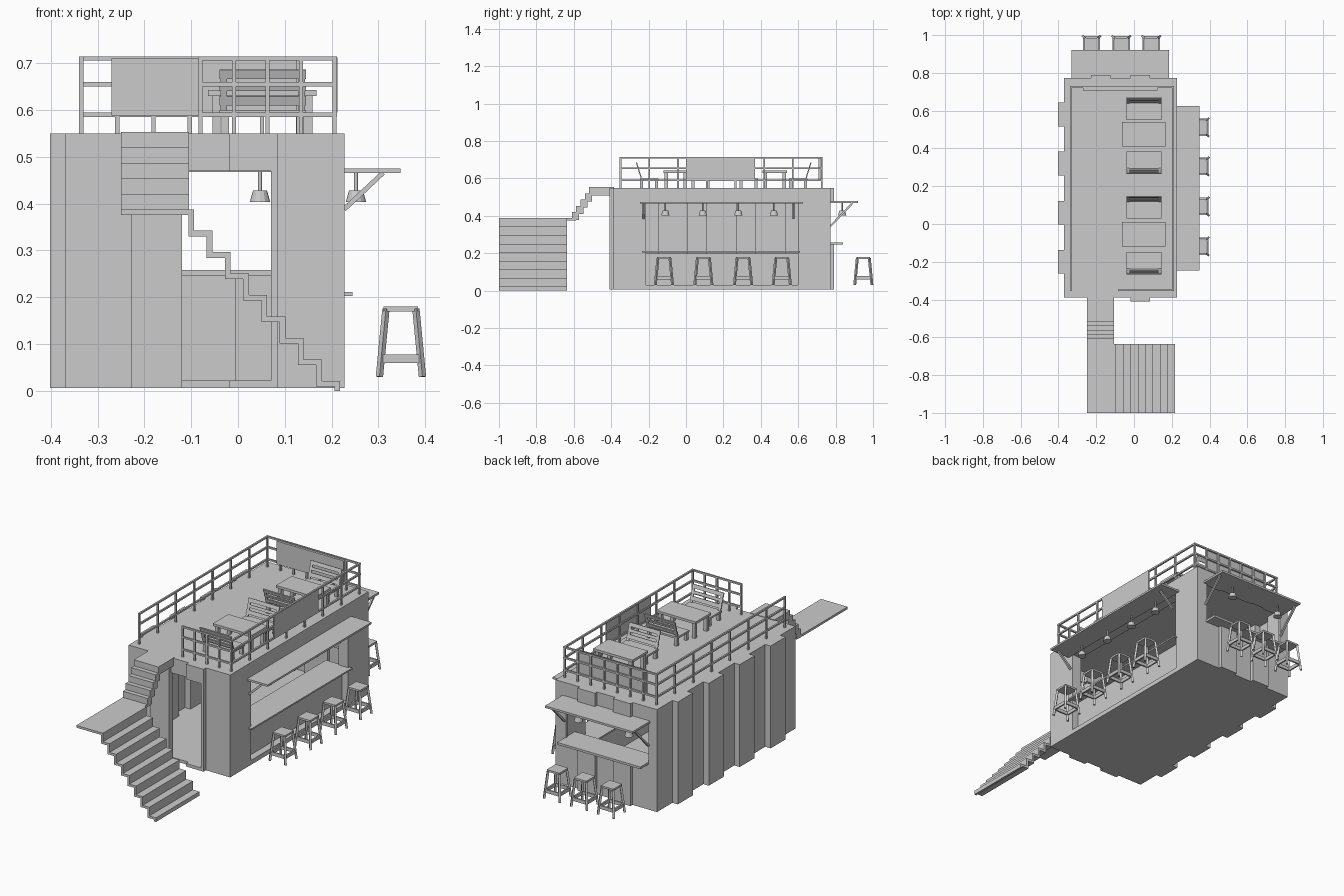
import bpy, bmesh
from mathutils import Vector, Matrix

if "Cube" in bpy.data.objects:
    bpy.data.objects.remove(bpy.data.objects["Cube"])


def box(bm, x0, x1, y0, y1, z0, z1):
    m = Matrix.Translation(((x0 + x1) / 2, (y0 + y1) / 2, (z0 + z1) / 2)) @ Matrix.Diagonal((x1 - x0, y1 - y0, z1 - z0, 1))
    bmesh.ops.create_cube(bm, size=1, matrix=m)


def beam(bm, p, q, w, d=None):
    p, q = Vector(p), Vector(q)
    v = q - p
    rot = v.to_track_quat('Z', 'Y').to_matrix().to_4x4()
    m = Matrix.Translation((p + q) / 2) @ rot @ Matrix.Diagonal((w, d or w, v.length, 1))
    bmesh.ops.create_cube(bm, size=1, matrix=m)


def prism(bm, pts, offset):
    f = bm.faces.new([bm.verts.new(p) for p in pts])
    r = bmesh.ops.extrude_face_region(bm, geom=[f], use_keep_orig=True)
    verts = [g for g in r['geom'] if isinstance(g, bmesh.types.BMVert)]
    bmesh.ops.translate(bm, verts=verts, vec=offset)
    bmesh.ops.recalc_face_normals(bm, faces=bm.faces)


def finish(bm, name):
    me = bpy.data.meshes.new(name)
    bm.to_mesh(me)
    bm.free()
    return place(me, name)


def place(me, name, loc=(0, 0, 0), rz=0):
    ob = bpy.data.objects.new(name, me)
    ob.location = loc
    ob.rotation_euler.z = rz
    bpy.context.collection.objects.link(ob)
    return ob


def single_box(name, *a):
    bm = bmesh.new()
    box(bm, *a)
    return finish(bm, name)


# corrugated container outline, inset by d for the inside
def outline(d, right):
    pts = [(-0.37 + d, -0.39 + d)]
    for a, b in ((-0.227, -0.12), (-0.018, 0.085)):
        a, b = a + d, b - d
        pts += [(a, -0.39 + d), (a, -0.41 + d), (b, -0.41 + d), (b, -0.39 + d)]
    pts += [(right, -0.39 + d), (right, 0.772 - d)]
    for a, b in ((0.085, -0.018), (-0.125, -0.227)):
        a, b = a - d, b + d
        pts += [(a, 0.772 - d), (a, 0.79 - d), (b, 0.79 - d), (b, 0.772 - d)]
    pts.append((-0.37 + d, 0.772 - d))
    for y in (0.58, 0.32, 0.06, -0.2):
        h = 0.063 - d
        pts += [(-0.37 + d, y + h), (-0.402 + d, y + h), (-0.402 + d, y - h), (-0.37 + d, y - h)]
    return pts


bm = bmesh.new()
prism(bm, [(x, y, 0.006) for x, y in outline(0, 0.227)], (0, 0, 0.544))
shell = finish(bm, "container_shell")
bm = bmesh.new()
prism(bm, [(x, y, 0.022) for x, y in outline(0.014, 0.17)], (0, 0, 0.51))
cutters = [finish(bm, "room_cutter"),
           single_box("door_cutter", -0.12, 0.07, -0.5, -0.3, 0.0221, 0.47),
           single_box("side_window_cutter", 0.1, 0.3, -0.215, 0.6, 0.2, 0.47),
           single_box("side_recess_cutter", 0.19, 0.3, -0.2151, 0.6001, 0.03, 0.21),
           single_box("back_window_cutter", -0.32, 0.165, 0.7, 0.9, 0.252, 0.47)]
bpy.context.view_layer.objects.active = shell
for c in cutters:
    mod = shell.modifiers.new(c.name, 'BOOLEAN')
    mod.operation, mod.solver, mod.object = 'DIFFERENCE', 'EXACT', c
    bpy.ops.object.modifier_apply(modifier=mod.name)
    bpy.data.objects.remove(c)

# counters and awnings
single_box("side_counter", 0.09, 0.245, -0.235, 0.61, 0.203, 0.211)
single_box("back_counter", -0.32, 0.17, 0.69, 0.84, 0.246, 0.258)
single_box("side_awning", 0.225, 0.347, -0.247, 0.625, 0.465, 0.475)
single_box("back_awning", -0.33, 0.185, 0.77, 0.92, 0.468, 0.479)
bm = bmesh.new()
for y in (-0.228, 0.575):
    beam(bm, (0.227, y, 0.388), (0.31, y, 0.466), 0.01)
for x in (-0.32, 0.175):
    beam(bm, (x, 0.772, 0.345), (x, 0.89, 0.468), 0.01)
finish(bm, "awning_braces")

# hanging lamps
bm = bmesh.new()
for r1, r2, h, z in ((0.004, 0.004, 0.045, 0.047), (0.022, 0.015, 0.025, 0.0125)):
    bmesh.ops.create_cone(bm, cap_ends=True, segments=12, radius1=r1, radius2=r2, depth=h,
                          matrix=Matrix.Translation((0, 0, z)))
lamp = finish(bm, "lamp_1")
lamp.location = (0.252, -0.11, 0.403)
for i, (x, y) in enumerate(((0.252, 0.09), (0.252, 0.28), (0.252, 0.47), (0.047, 0.835), (-0.25, 0.835))):
    place(lamp.data, f"lamp_{i + 2}", (x, y, 0.403))

# stools
bm = bmesh.new()
box(bm, -0.037, 0.037, -0.037, 0.037, 0.17, 0.18)
for sx in (-1, 1):
    for sy in (-1, 1):
        beam(bm, (sx * 0.032, sy * 0.032, 0.175), (sx * 0.046, sy * 0.046, 0.03), 0.011)
    box(bm, sx * 0.042 - 0.004, sx * 0.042 + 0.004, -0.042, 0.042, 0.06, 0.078)
    box(bm, -0.042, 0.042, sx * 0.042 - 0.004, sx * 0.042 + 0.004, 0.06, 0.078)
stool = finish(bm, "stool_1")
stool.location = (0.348, -0.118, 0)
for i, (x, y) in enumerate(((0.348, 0.093), (0.348, 0.305), (0.348, 0.512),
                            (-0.225, 0.948), (-0.067, 0.948), (0.092, 0.948))):
    place(stool.data, f"stool_{i + 2}", (x, y, 0))

# lower stair flight with landing
t, xs = 0.012, [-0.094 + 0.039 * i for i in range(9)]
zs = [0.388 - 0.0458 * i for i in range(9)]
top = [(-0.25, zs[0]), (xs[0], zs[0])]
for i in range(8):
    top += [(xs[i], zs[i + 1]), (xs[i + 1], zs[i + 1])]
under = [(x - t, z - t) for x, z in reversed(top[1:])]
prof = top + [(xs[8], 0), (xs[8] - t, 0)] + under + [(-0.25, zs[0] - t)]
bm = bmesh.new()
prism(bm, [(x, -1, z) for x, z in prof], (0, 0.365, 0))
finish(bm, "lower_stairs")

# upper stair flight
top, y, z = [(-0.64, 0.388), (-0.61, 0.388)], -0.61, 0.388
for i in range(5):
    z += 0.033
    top.append((y, z))
    y = y + 0.023 if i < 4 else -0.385
    top.append((y, z))
under = [(a + 0.015, b - 0.043) for a, b in reversed(top[3:-1])]
prof = top + [(-0.385, z - 0.043)] + under + [(top[2][0] + 0.015, 0.376), (-0.64, 0.376)]
bm = bmesh.new()
prism(bm, [(-0.25, a, b) for a, b in prof], (0.145, 0, 0))
finish(bm, "upper_stairs")


# roof railings
def railing(name, p, q, n):
    bm = bmesh.new()
    p, q = Vector((*p, 0)), Vector((*q, 0))
    for i in range(n):
        c = p.lerp(q, i / (n - 1))
        box(bm, c.x - 0.0045, c.x + 0.0045, c.y - 0.0045, c.y + 0.0045, 0.548, 0.71)
    e = (q - p).normalized() * 0.005
    for z in (0.59, 0.655, 0.71):
        beam(bm, p - e + Vector((0, 0, z)), q + e + Vector((0, 0, z)), 0.009)
    finish(bm, name)


railing("left_railing", (-0.335, -0.35), (-0.335, 0.725), 8)
railing("right_railing", (0.206, -0.35), (0.206, 0.725), 8)
railing("back_railing", (-0.335, 0.725), (0.206, 0.725), 8)
railing("front_railing", (-0.08, -0.35), (0.206, -0.35), 5)
single_box("back_panel", -0.27, 0.125, 0.708, 0.72, 0.588, 0.71)
single_box("right_panel", 0.207, 0.213, 0.0, 0.37, 0.595, 0.712)

# roof tables
bm = bmesh.new()
box(bm, -0.116, 0.116, -0.065, 0.065, 0.08, 0.093)
for sx in (-1, 1):
    for sy in (-1, 1):
        x, y = sx * 0.098, sy * 0.05
        box(bm, x - 0.009, x + 0.009, y - 0.009, y + 0.009, 0, 0.08)
table = finish(bm, "table_1")
table.location = (0.052, 0.475, 0.55)
place(table.data, "table_2", (0.052, -0.055, 0.55))

# roof benches with slatted leaning backs
bm = bmesh.new()
box(bm, -0.092, 0.092, -0.06, 0.04, 0.04, 0.05)
for sx in (-1, 1):
    for y in (-0.05, 0.03):
        box(bm, sx * 0.08 - 0.008, sx * 0.08 + 0.008, y - 0.008, y + 0.008, 0, 0.04)
    beam(bm, (sx * 0.083, 0.03, 0.045), (sx * 0.083, 0.058, 0.135), 0.014, 0.006)
for z0, z1 in ((0.117, 0.136), (0.092, 0.106), (0.06, 0.08)):
    f = lambda z: 0.03 + (z - 0.045) * 0.31
    beam(bm, (0, f(z0), z0), (0, f(z1), z1), 0.184, 0.006)
bench = finish(bm, "bench_1")
bench.location = (0.053, 0.61, 0.55)
for i, (y, r) in enumerate(((0.325, 3.14159), (0.088, 0), (-0.207, 3.14159))):
    place(bench.data, f"bench_{i + 2}", (0.053, y, 0.55), r)
